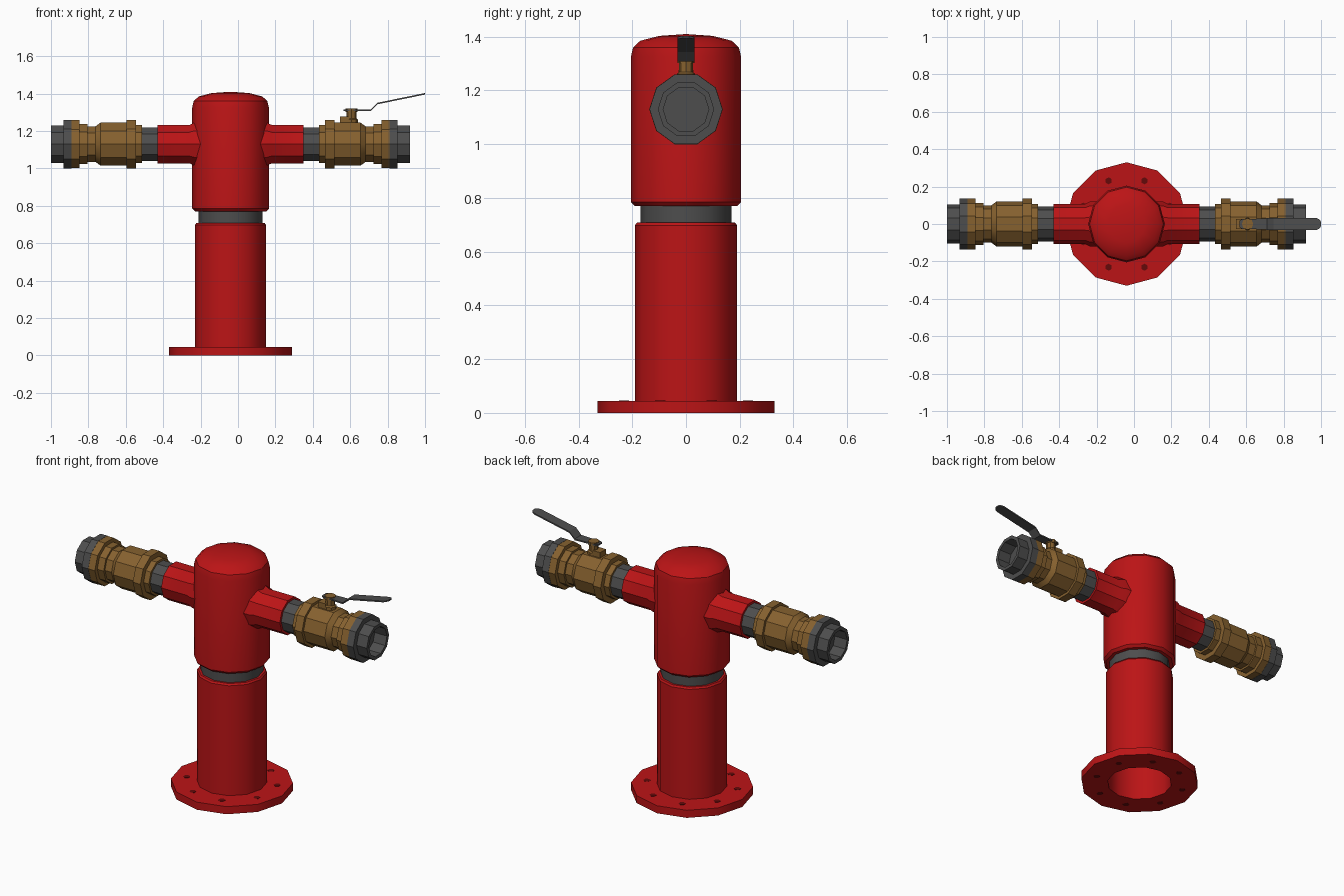
import bpy, bmesh, math
from mathutils import Matrix, Vector

if "Cube" in bpy.data.objects:
    bpy.data.objects.remove(bpy.data.objects["Cube"])

CX, CZ = -0.04, 1.13          # column axis and arm height


def material(name, rgb):
    m = bpy.data.materials.new(name)
    m.diffuse_color = (*rgb, 1)
    m.use_nodes = True
    m.node_tree.nodes["Principled BSDF"].inputs["Base Color"].default_value = m.diffuse_color
    return m


RED = material("red paint", (0.5, 0.007, 0.008))
DARK_RED = material("dark red bolt holes", (0.13, 0.003, 0.003))
GREY = material("grey steel", (0.075, 0.075, 0.075))
BRASS = material("brass", (0.24, 0.12, 0.028))


def finish(name, bm, mat, angle=31):
    bmesh.ops.remove_doubles(bm, verts=bm.verts, dist=1e-5)
    bmesh.ops.recalc_face_normals(bm, faces=bm.faces)
    me = bpy.data.meshes.new(name)
    bm.to_mesh(me)
    bm.free()
    me.materials.append(mat)
    ob = bpy.data.objects.new(name, me)
    bpy.context.collection.objects.link(ob)
    bpy.ops.object.select_all(action='DESELECT')
    ob.select_set(True)
    bpy.context.view_layer.objects.active = ob
    bpy.ops.object.shade_smooth_by_angle(angle=math.radians(angle))
    return ob


def lathe(name, profile, mat, place, sides):
    """Spin (radius, height) points round local z, then place in the world."""
    bm = bmesh.new()
    rings = [[bm.verts.new(place @ Vector((r * math.cos(a), r * math.sin(a), h)))
              for a in (2 * math.pi * i / sides for i in range(sides))]
             for r, h in profile]
    for a, b in zip(rings, rings[1:]):
        for i in range(sides):
            j = (i + 1) % sides
            bm.faces.new((a[i], a[j], b[j], b[i]))
    bmesh.ops.remove_doubles(bm, verts=bm.verts, dist=1e-5)
    bmesh.ops.dissolve_degenerate(bm, edges=bm.edges, dist=1e-6)
    return finish(name, bm, mat)


column = Matrix.Translation((CX, 0, 0))

# Base flange and lower pipe with an open bore
lathe("base_pipe", [(0, .69), (.18, .69), (.18, 0), (.33, 0), (.33, .045),
                    (.19, .045), (.19, .698), (.183, .708), (0, .708)], RED, column, 12)

# Eight bolt holes, as thin dark plates on both faces of the flange
bm = bmesh.new()
for k in range(8):
    a = math.radians(22.5 + 45 * k)
    for z in (.0015, .0445):
        bmesh.ops.create_cone(bm, cap_ends=True, segments=6, radius1=.019, radius2=.019, depth=.004,
                              matrix=column @ Matrix.Translation((.25 * math.cos(a), .25 * math.sin(a), z)))
finish("bolt_holes", bm, DARK_RED)

# Steel neck and domed head
lathe("neck", [(0, .70), (.17, .70), (.17, .80), (0, .80)], GREY, column, 12)
lathe("head", [(0, .77), (.19, .77), (.205, .785), (.205, 1.325), (.197, 1.36),
               (.17, 1.385), (.1, 1.403), (0, 1.41)], RED, column, 12)

# Side arms: heights are distances from the column axis
for side, s in (("right", 1), ("left", -1)):
    # local z -> world +-x, local x -> world y
    arm = Matrix(((0, 0, s, CX), (1, 0, 0, 0), (0, 1, 0, CZ), (0, 0, 0, 1)))
    lathe(side + "_arm", [(0, .1), (.12, .1), (.12, .195), (.108, .22), (.108, .39), (0, .39)],
          RED, arm, 10)
    lathe(side + "_nipple", [(0, .38), (.094, .38), (.094, .48), (0, .48)], GREY, arm, 10)
    lathe(side + "_valve", [(0, .472), (.107, .472), (.107, .506), (.137, .506), (.137, .556),
                            (.121, .556), (.121, .695), (.1, .722), (.1, .765), (.112, .765),
                            (.112, .807), (.135, .807), (.135, .852), (0, .852)],
          BRASS, arm, 10)
    lathe(side + "_coupling", [(0, .85), (.136, .85), (.136, .893), (.105, .893), (.105, .96),
                               (.085, .96), (.085, .88), (0, .88)], GREY, arm, 10)

# Valve stem, cap and stop block on the right valve
stem = Matrix.Translation((.607, 0, 0))
lathe("valve_stem", [(0, 1.22), (.034, 1.22), (.034, 1.262), (.026, 1.268), (.026, 1.302),
                     (.031, 1.302), (.031, 1.321), (0, 1.321)], BRASS, stem, 8)
bm = bmesh.new()
bmesh.ops.create_cube(bm, size=1, matrix=Matrix.Translation((.57, 0, 1.252))
                      @ Matrix.Diagonal((.05, .055, .05, 1)))
finish("stop_block", bm, BRASS)

# Bent lever: (x, z, half width) stations, given a small thickness
bm = bmesh.new()
path = [(.565, 1.312, .018), (.58, 1.312, .027), (.635, 1.312, .027), (.71, 1.312, .031),
        (.745, 1.347, .032), (.975, 1.394, .032), (.99, 1.397, .026), (1.0, 1.399, .012)]
rows = [[bm.verts.new((x, w * sy, z + dz)) for sy, dz in ((-1, -.004), (1, -.004), (1, .004), (-1, .004))]
        for x, z, w in path]
for a, b in zip(rows, rows[1:]):
    for i in range(4):
        j = (i + 1) % 4
        bm.faces.new((a[i], a[j], b[j], b[i]))
bm.faces.new(rows[0])
bm.faces.new(rows[-1])
finish("lever", bm, GREY)
